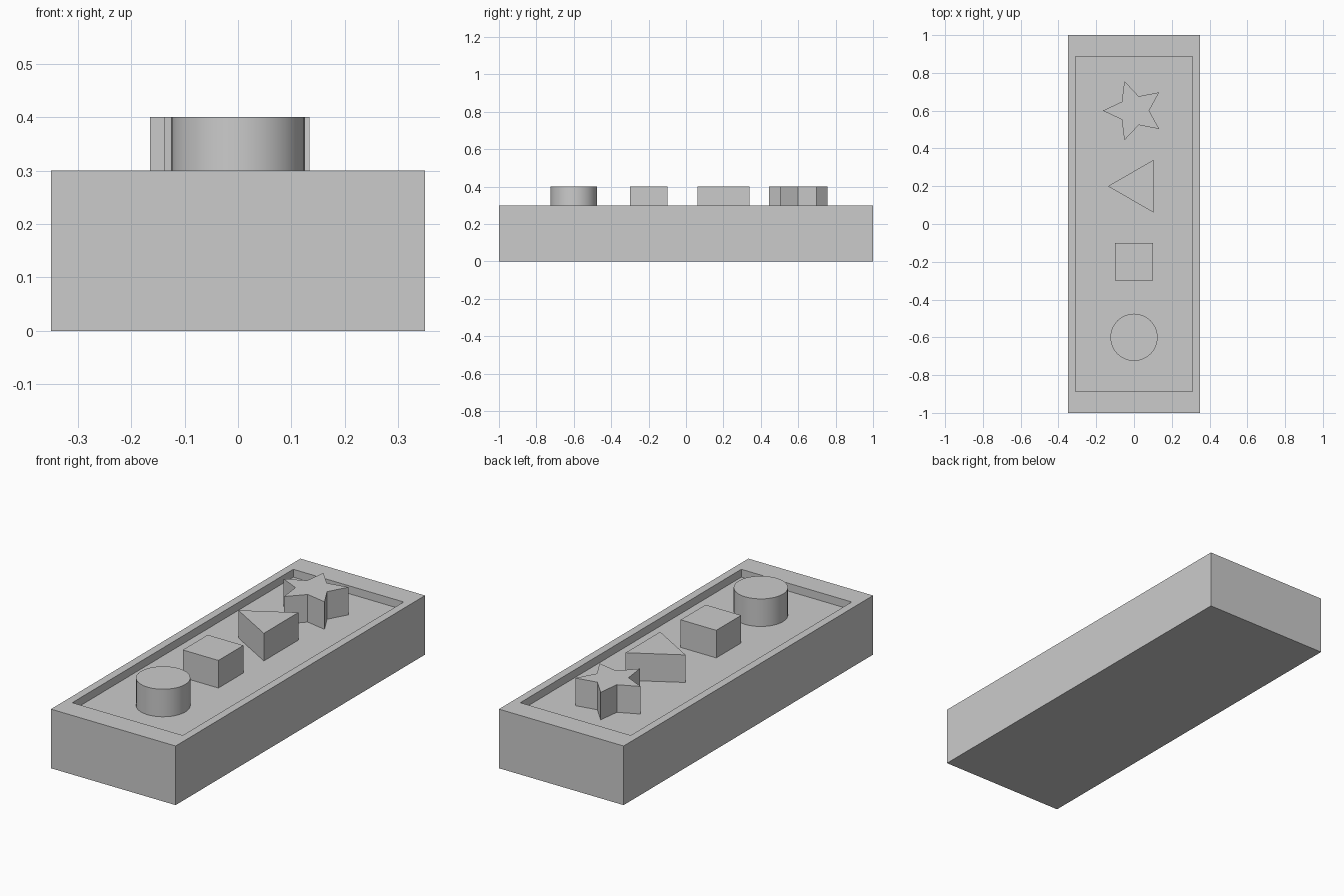
import bpy, bmesh
from math import sin, cos, pi

if "Cube" in bpy.data.objects:
    bpy.data.objects.remove(bpy.data.objects["Cube"])

FLOOR, RIM, TOP = 0.26, 0.30, 0.40


def finish(bm, name):
    bmesh.ops.recalc_face_normals(bm, faces=bm.faces)
    mesh = bpy.data.meshes.new(name)
    bm.to_mesh(mesh)
    bm.free()
    obj = bpy.data.objects.new(name, mesh)
    bpy.context.collection.objects.link(obj)
    return obj


def ring(n, radii, cx, cy, start=0.0):
    """Points around a centre, cycling through the given radii."""
    return [(cx + radii[i % len(radii)] * cos(start + 2 * pi * i / n),
             cy + radii[i % len(radii)] * sin(start + 2 * pi * i / n)) for i in range(n)]


def prism(name, outline, z0, z1):
    bm = bmesh.new()
    low = [bm.verts.new((x, y, z0)) for x, y in outline]
    high = [bm.verts.new((x, y, z1)) for x, y in outline]
    bm.faces.new(low[::-1])
    bm.faces.new(high)
    n = len(outline)
    for i in range(n):
        j = (i + 1) % n
        bm.faces.new((low[i], low[j], high[j], high[i]))
    return finish(bm, name)


def rect(hx, hy, cy=0.0):
    return [(-hx, cy - hy), (hx, cy - hy), (hx, cy + hy), (-hx, cy + hy)]


# Tray: nested rectangular loops from the underside, over the rim, to the recess floor
bm = bmesh.new()
loops = [[bm.verts.new((x, y, z)) for x, y in rect(hx, hy)]
         for hx, hy, z in ((0.35, 1.0, 0.0), (0.35, 1.0, RIM),
                           (0.31, 0.886, RIM), (0.31, 0.886, FLOOR))]
bm.faces.new(loops[0][::-1])
bm.faces.new(loops[-1])
for a, b in zip(loops, loops[1:]):
    for i in range(4):
        j = (i + 1) % 4
        bm.faces.new((a[i], a[j], b[j], b[i]))
finish(bm, "tray")

# Four raised shapes standing on the recess floor
round_peg = prism("round_peg", ring(32, [0.125], 0, -0.6), FLOOR, TOP)
prism("square_peg", rect(0.1, 0.1, -0.2), FLOOR, TOP)
prism("triangle_peg", ring(3, [0.16], 0.022, 0.2, pi), FLOOR, TOP)
prism("star_peg", ring(10, [0.165, 0.08], 0, 0.6, pi), FLOOR, TOP)

# Smooth only the curved wall of the round peg
bpy.context.view_layer.objects.active = round_peg
round_peg.select_set(True)
bpy.ops.object.shade_smooth_by_angle()
